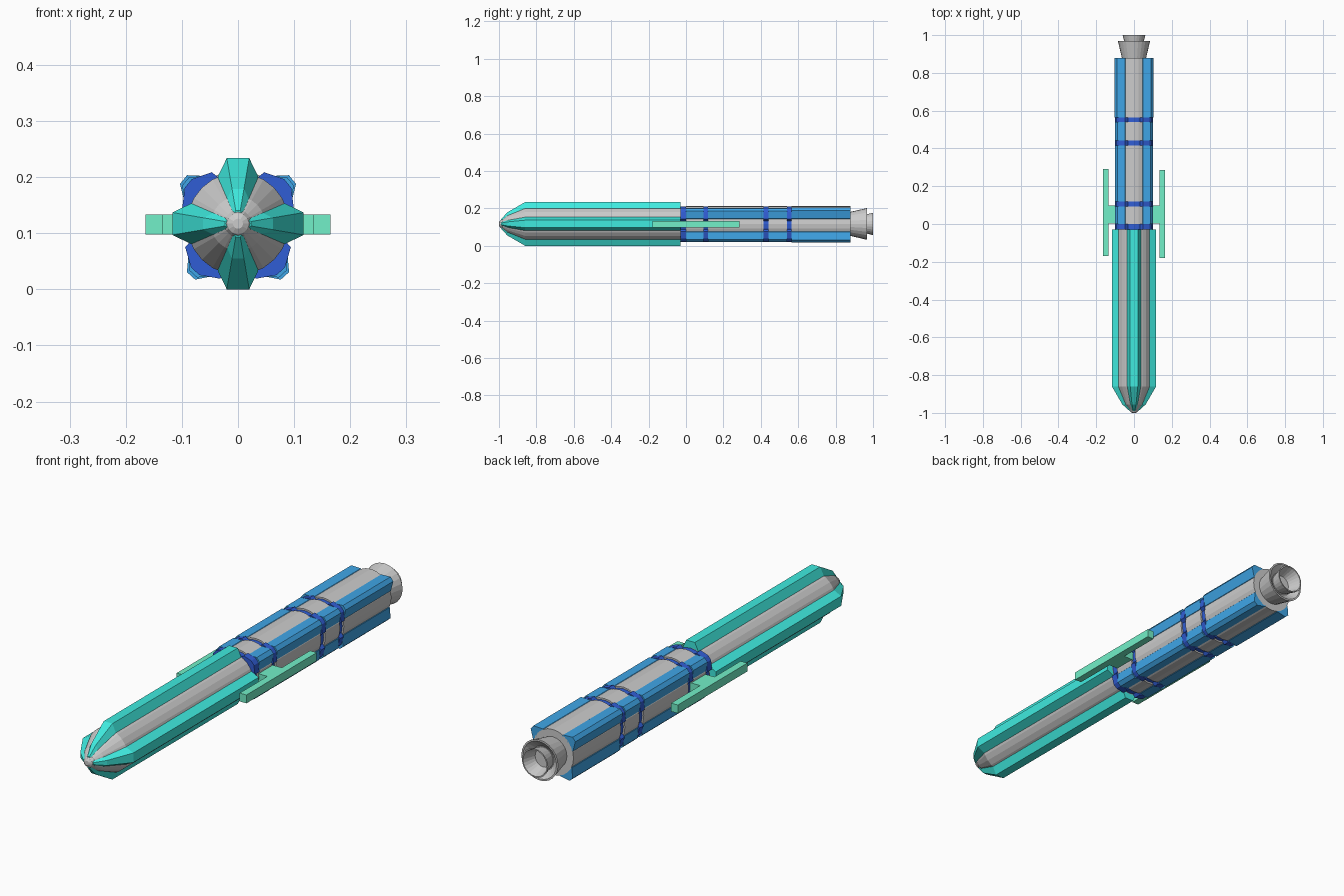
import bpy, bmesh, math

if "Cube" in bpy.data.objects:
    bpy.data.objects.remove(bpy.data.objects["Cube"])

CZ = 0.117  # height of the long axis


def material(name, rgb):
    m = bpy.data.materials.new(name)
    m.diffuse_color = (*rgb, 1)
    m.use_nodes = True
    m.node_tree.nodes["Principled BSDF"].inputs["Base Color"].default_value = m.diffuse_color
    return m


TEAL = material("teal", (0.05, 0.83, 0.74))
BLUE = material("blue", (0.05, 0.38, 0.8))
NAVY = material("navy", (0.03, 0.11, 0.66))
GREEN = material("green", (0.17, 0.87, 0.58))


def finish(name, bm, mat=None):
    bmesh.ops.recalc_face_normals(bm, faces=bm.faces)
    me = bpy.data.meshes.new(name)
    bm.to_mesh(me)
    bm.free()
    ob = bpy.data.objects.new(name, me)
    bpy.context.collection.objects.link(ob)
    if mat:
        me.materials.append(mat)
    return ob


def loft(bm, rings):
    """Skin a list of closed loops and cap both ends."""
    loops = [[bm.verts.new(p) for p in ring] for ring in rings]
    n = len(loops[0])
    for a, b in zip(loops, loops[1:]):
        for i in range(n):
            j = (i + 1) % n
            bm.faces.new((a[i], a[j], b[j], b[i]))
    bm.faces.new(loops[0])
    bm.faces.new(loops[-1])


def turned(bm, profile, sides=24):
    """Turn (y, radius) points about the long axis."""
    ang = [2 * math.pi * i / sides for i in range(sides)]
    loft(bm, [[(r * math.cos(a), y, CZ + r * math.sin(a)) for a in ang]
              for y, r in profile])


def ribs(bm, angles, section, stations):
    """Ridges along the axis; section is (tangent, radius), stations (y, scale)."""
    for deg in angles:
        c, s = math.cos(math.radians(deg)), math.sin(math.radians(deg))
        loft(bm, [[(k * (r * c - t * s), y, CZ + k * (r * s + t * c))
                   for t, r in section] for y, k in stations])


def trapezoid(tip_half, tip_r, base_half, base_r, inner_r=0.06):
    half = [(tip_half, tip_r), (base_half, base_r), (base_half, inner_r)]
    return half + [(-t, r) for t, r in reversed(half)]


# Front body with faceted nose
NOSE = [(-0.99, 0.2), (-0.955, 0.53), (-0.86, 1.0), (-0.03, 1.0)]
bm = bmesh.new()
turned(bm, [(y, k * 0.091) for y, k in NOSE])
finish("front_body", bm)

bm = bmesh.new()
turned(bm, [(-1.0, 0.009), (-0.994, 0.019), (-0.983, 0.025), (-0.96, 0.025)], 12)
finish("nose_tip", bm)

# Four teal ridges running up to the nose
bm = bmesh.new()
ribs(bm, (0, 90, 180, 270), trapezoid(0.02, 0.117, 0.036, 0.084), NOSE)
finish("front_ridges", bm, TEAL)

# Rear body sections with diagonal blue ridges
DIAG = (39, 141, 228, 312)
SECTIONS = [(0.0, 0.093, 0.120), (0.118, 0.415, 0.120),
            (0.442, 0.54, 0.120), (0.565, 0.88, 0.125)]
for i, (y0, y1, tip) in enumerate(SECTIONS, 1):
    bm = bmesh.new()
    turned(bm, [(y0, 0.095), (y1, 0.095)])
    finish(f"rear_body_{i}", bm)
    bm = bmesh.new()
    ribs(bm, DIAG, trapezoid(0.01, tip, 0.036, 0.09), [(y0, 1), (y1, 1)])
    finish(f"rear_ridges_{i}", bm, BLUE)

# Navy joint rings in the gaps
for i, (y0, y1) in enumerate([(-0.03, 0.0), (0.093, 0.118),
                              (0.415, 0.442), (0.54, 0.565)], 1):
    bm = bmesh.new()
    turned(bm, [(y0, 0.088), (y1, 0.088)])
    ribs(bm, DIAG, trapezoid(0.01, 0.114, 0.042, 0.094), [(y0, 1), (y1, 1)])
    finish(f"joint_ring_{i}", bm, NAVY)

# Exhaust bell and hollow inner nozzle
bm = bmesh.new()
turned(bm, [(0.87, 0.062), (0.968, 0.085), (0.968, 0.078), (0.945, 0.05)])
finish("exhaust_bell", bm)
bm = bmesh.new()
turned(bm, [(0.93, 0.042), (1.0, 0.06), (1.0, 0.055), (0.935, 0.034)])
finish("inner_nozzle", bm)


# Green side rails and their mounts
def box(bm, x0, x1, y0, y1, z0, z1):
    loft(bm, [[(x0, y, z0), (x1, y, z0), (x1, y, z1), (x0, y, z1)] for y in (y0, y1)])


for side, sx, y0, y1 in (("left", -1, -0.17, 0.29), ("right", 1, -0.18, 0.285)):
    bm = bmesh.new()
    box(bm, sx * 0.134, sx * 0.165, y0, y1, CZ - 0.019, CZ + 0.016)
    finish(f"{side}_rail", bm, GREEN)
    bm = bmesh.new()
    box(bm, sx * 0.075, sx * 0.136, 0.003, 0.098, CZ - 0.019, CZ + 0.016)
    finish(f"{side}_rail_mount", bm, GREEN)
